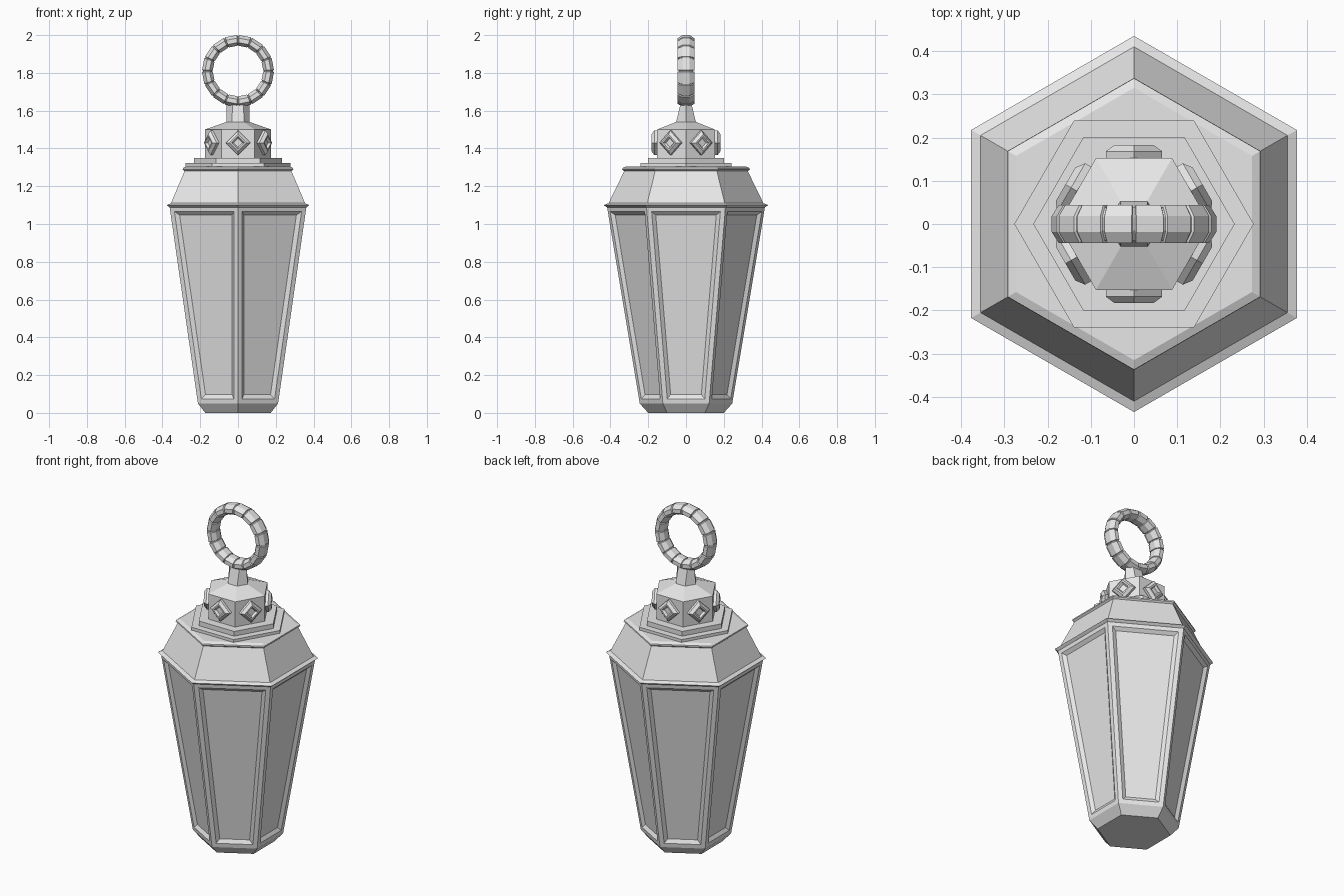
import bpy, bmesh
from math import sin, cos, pi, radians
from mathutils import Matrix

cube = bpy.data.objects.get("Cube")
if cube:
    bpy.data.objects.remove(cube)

metal = bpy.data.materials.new("grey_metal")
metal.use_nodes = True
GREY = (0.8, 0.8, 0.8, 1)
metal.diffuse_color = GREY
metal.node_tree.nodes["Principled BSDF"].inputs["Base Color"].default_value = GREY


def finish(name, bm):
    bmesh.ops.recalc_face_normals(bm, faces=bm.faces)
    mesh = bpy.data.meshes.new(name)
    bm.to_mesh(mesh)
    bm.free()
    mesh.materials.append(metal)
    obj = bpy.data.objects.new(name, mesh)
    bpy.context.collection.objects.link(obj)
    return obj


def loft(bm, profile, sides=6, turn=0.0, matrix=Matrix()):
    """Stack polygons of (radius x, radius y, height) and close both ends."""
    rings = []
    for rx, ry, z in profile:
        angles = [turn + 2 * pi * i / sides for i in range(sides)]
        rings.append([bm.verts.new(matrix @ Matrix.Translation((rx * cos(a), ry * sin(a), z)).translation)
                      for a in angles])
    bands = []
    for low, high in zip(rings, rings[1:]):
        bands.append([bm.faces.new((low[i], low[(i + 1) % sides], high[(i + 1) % sides], high[i]))
                      for i in range(sides)])
    bm.faces.new(rings[0][::-1])
    bm.faces.new(rings[-1])
    return bands


def hexes(profile):
    return [(r, r, z) for r, z in profile]


# Lantern body with six recessed panels
bm = bmesh.new()
bands = loft(bm, hexes([(0.2, 0), (0.245, 0.05), (0.418, 1.09)]), turn=pi / 2)
bmesh.ops.recalc_face_normals(bm, faces=bm.faces)
bmesh.ops.inset_individual(bm, faces=bands[1], thickness=0.025, use_even_offset=True)
bmesh.ops.inset_individual(bm, faces=bands[1], thickness=0.02, depth=-0.015, use_even_offset=True)
finish("lantern_body", bm)

# Sloping roof with a rim at its foot and its top
bm = bmesh.new()
loft(bm, hexes([(0.418, 1.088), (0.435, 1.1), (0.41, 1.11), (0.327, 1.28),
                (0.338, 1.288), (0.337, 1.296), (0.315, 1.305)]), turn=pi / 2)
finish("roof", bm)

# Two stepped plates
for name, radius, low, high in (("lower_step", 0.277, 1.3, 1.322), ("upper_step", 0.233, 1.32, 1.35)):
    bm = bmesh.new()
    loft(bm, hexes([(radius, low), (radius, high)]))
    finish(name, bm)

# Cap and the neck that carries the ring
bm = bmesh.new()
loft(bm, hexes([(0.176, 1.345), (0.176, 1.5), (0.062, 1.54)]))
finish("cap", bm)
bm = bmesh.new()
loft(bm, [(0.062, 0.062, 1.535), (0.06, 0.035, 1.63)])
finish("neck", bm)

# Diamond studs, one on each face of the cap
for i in range(6):
    place = (Matrix.Rotation(radians(30 + 60 * i), 4, "Z")
             @ Matrix.Translation((0.15, 0, 1.43)) @ Matrix.Rotation(pi / 2, 4, "Y"))
    bm = bmesh.new()
    loft(bm, hexes([(0.065, -0.005), (0.065, 0.018), (0.045, 0.033), (0.034, 0.033), (0.024, 0.02)]),
         sides=4, matrix=place)
    finish(f"stud_{i + 1}", bm)

# Ring of sixteen beads parted by narrow grooves
BEADS, SIDES = 16, 8
bm = bmesh.new()
sections = []
for bead in range(BEADS):
    for offset, scale in ((0.03, 0.85), (0.07, 1.0), (0.93, 1.0), (0.97, 0.85)):
        a = pi / 2 + 2 * pi * (bead + offset) / BEADS
        section = []
        for k in range(SIDES):
            t = 2 * pi * (k + 0.5) / SIDES
            r = 0.162 + 0.031 * scale * cos(t)
            section.append(bm.verts.new((r * cos(a), 0.048 * scale * sin(t), 1.81 + r * sin(a))))
        sections.append(section)
for a, b in zip(sections, sections[1:] + sections[:1]):
    for k in range(SIDES):
        n = (k + 1) % SIDES
        bm.faces.new((a[k], a[n], b[n], b[k]))
finish("hanging_ring", bm)
